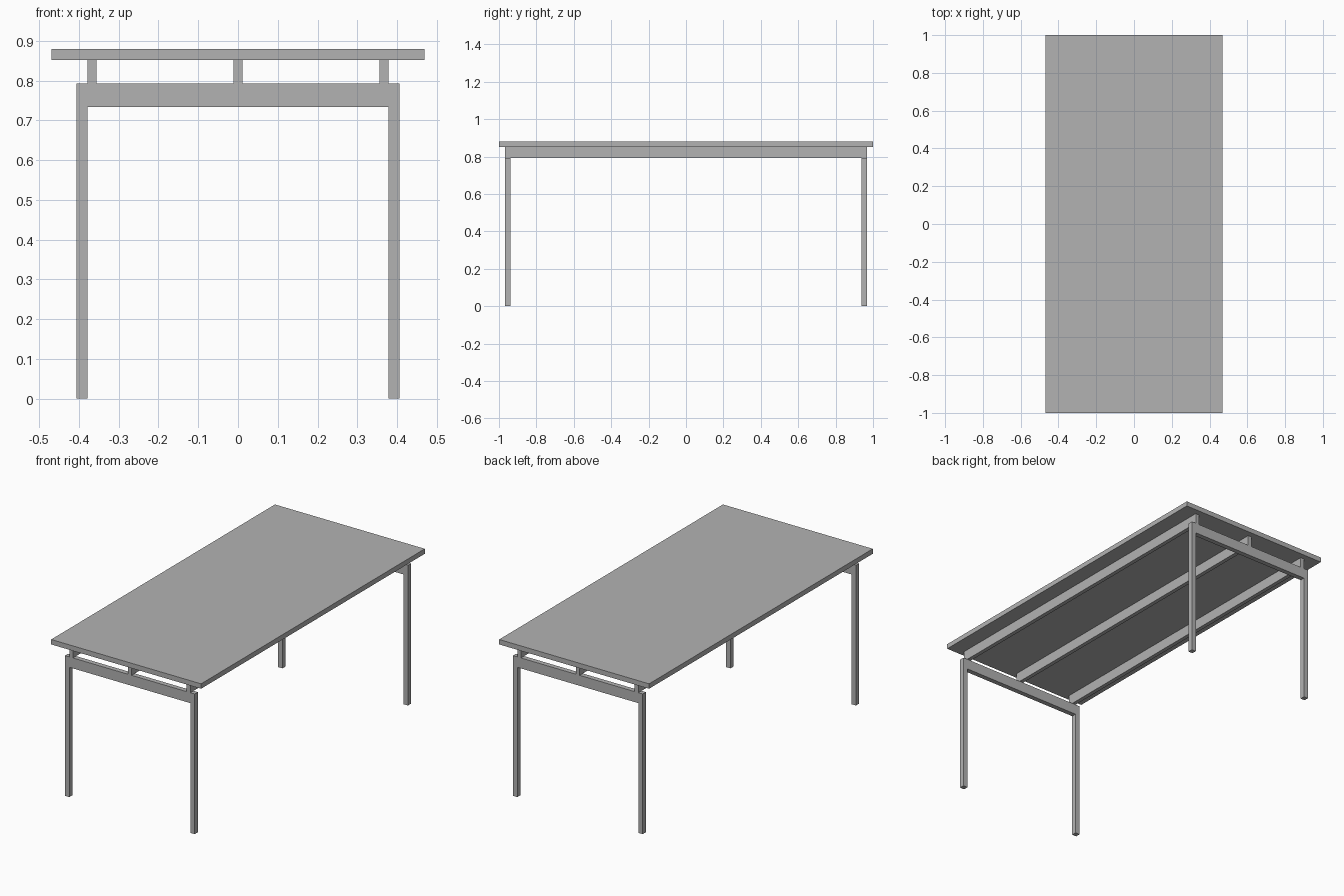
import bpy
import bmesh

if "Cube" in bpy.data.objects:
    bpy.data.objects.remove(bpy.data.objects["Cube"], do_unlink=True)

GREY = (0.448, 0.448, 0.448, 1.0)
mat = bpy.data.materials.new("plain grey")
mat.use_nodes = True
mat.diffuse_color = GREY
mat.node_tree.nodes["Principled BSDF"].inputs["Base Color"].default_value = GREY


def extrude_profile(name, points, y0, y1):
    """Extrude a closed x-z outline from y0 to y1."""
    bm = bmesh.new()
    face = bm.faces.new([bm.verts.new((x, y0, z)) for x, z in points])
    result = bmesh.ops.extrude_face_region(bm, geom=[face])
    verts = [v for v in result["geom"] if isinstance(v, bmesh.types.BMVert)]
    bmesh.ops.translate(bm, verts=verts, vec=(0, y1 - y0, 0))
    bmesh.ops.recalc_face_normals(bm, faces=bm.faces)
    mesh = bpy.data.meshes.new(name)
    bm.to_mesh(mesh)
    bm.free()
    mesh.materials.append(mat)
    obj = bpy.data.objects.new(name, mesh)
    bpy.context.collection.objects.link(obj)
    return obj


def rect(x0, x1, z0, z1):
    return [(x0, z0), (x1, z0), (x1, z1), (x0, z1)]


HALF_W, TOP_Z, TOP_BOTTOM = 0.469, 0.88, 0.852
LEG_OUT, LEG_IN = 0.406, 0.379
BAR_BOTTOM, BAR_TOP = 0.734, 0.793
END_Y, LEG_T = 0.967, 0.028
RAIL_W = 0.023

# Table top
extrude_profile("table_top", rect(-HALF_W, HALF_W, TOP_BOTTOM, TOP_Z), -1.0, 1.0)

# End frames: two legs and a crossbar in one piece
frame = [(-LEG_OUT, 0), (-LEG_IN, 0), (-LEG_IN, BAR_BOTTOM), (LEG_IN, BAR_BOTTOM),
         (LEG_IN, 0), (LEG_OUT, 0), (LEG_OUT, BAR_TOP), (-LEG_OUT, BAR_TOP)]
extrude_profile("front_leg_frame", frame, -END_Y, -END_Y + LEG_T)
extrude_profile("back_leg_frame", frame, END_Y - LEG_T, END_Y)

# Long rails carrying the top
rail_x = LEG_IN - RAIL_W / 2
for name, x in (("right_rail", -rail_x), ("centre_rail", 0.0), ("left_rail", rail_x)):
    extrude_profile(name, rect(x - RAIL_W / 2, x + RAIL_W / 2, BAR_TOP, TOP_BOTTOM),
                    -END_Y, END_Y)
